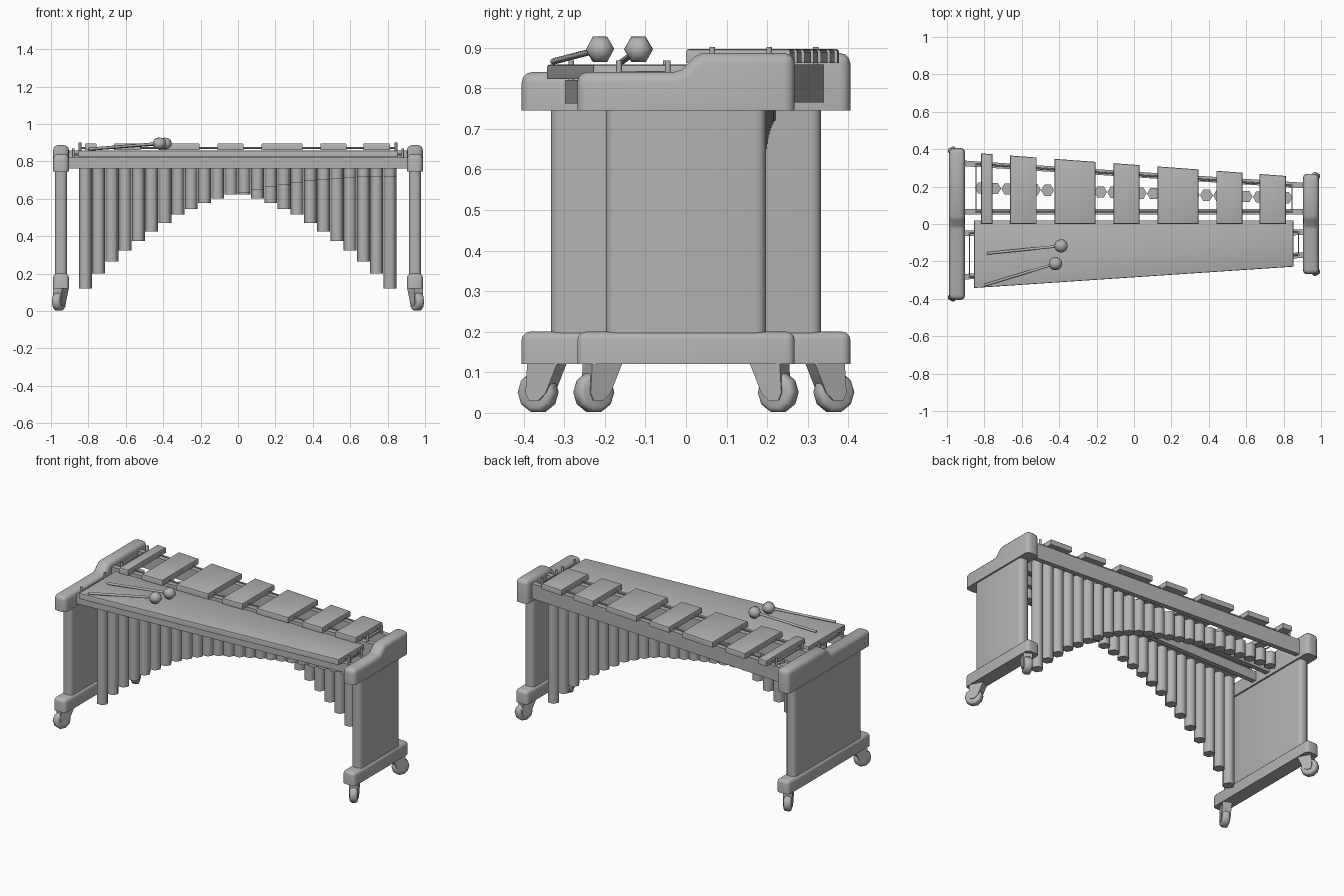
import bpy, bmesh, math
from mathutils import Vector, Matrix

if "Cube" in bpy.data.objects:
    bpy.data.objects.remove(bpy.data.objects["Cube"])

grey = bpy.data.materials.new("plain_grey")
grey.diffuse_color = (0.45, 0.45, 0.45, 1)
grey.use_nodes = True
grey.node_tree.nodes["Principled BSDF"].inputs["Base Color"].default_value = grey.diffuse_color


def finish(name, bm, smooth=30):
    bmesh.ops.recalc_face_normals(bm, faces=bm.faces)
    mesh = bpy.data.meshes.new(name)
    bm.to_mesh(mesh)
    bm.free()
    mesh.materials.append(grey)
    ob = bpy.data.objects.new(name, mesh)
    bpy.context.collection.objects.link(ob)
    if smooth:
        bpy.ops.object.select_all(action='DESELECT')
        ob.select_set(True)
        bpy.context.view_layer.objects.active = ob
        bpy.ops.object.shade_smooth_by_angle(angle=math.radians(smooth))
    return ob


def extrude(bm, points, offset):
    """Extrude a flat outline of 3D points along an offset."""
    face = bm.faces.new([bm.verts.new(p) for p in points])
    out = bmesh.ops.extrude_face_region(bm, geom=[face])
    moved = [v for v in out["geom"] if isinstance(v, bmesh.types.BMVert)]
    bmesh.ops.translate(bm, verts=moved, vec=offset)
    bmesh.ops.recalc_face_normals(bm, faces=bm.faces)


def bevel(bm, rule, width, segments=3):
    edges = [e for e in bm.edges if rule(*e.verts)]
    bmesh.ops.bevel(bm, geom=edges, offset=width, segments=segments,
                    profile=0.5, affect='EDGES', clamp_overlap=True)


def vertical(a, b):
    return abs(a.co.z - b.co.z) > 0.1


def plan(name, pts, z0, z1, width=0.0):
    """Slab from a plan outline, with softened top edges."""
    bm = bmesh.new()
    extrude(bm, [(x, y, z0) for x, y in pts], (0, 0, z1 - z0))
    if width:
        bevel(bm, lambda a, b: min(a.co.z, b.co.z) > z1 - 1e-4, width, 2)
    return finish(name, bm)


def rod(name, a, b, radius, sides=8):
    a, b = Vector(a), Vector(b)
    d = b - a
    bm = bmesh.new()
    m = Matrix.Translation((a + b) / 2) @ d.to_track_quat('Z', 'Y').to_matrix().to_4x4()
    bmesh.ops.create_cone(bm, cap_ends=True, segments=sides, radius1=radius,
                          radius2=radius, depth=d.length, matrix=m)
    return finish(name, bm, 65)


def end_part(name, x, half, outline, z0, width, radius):
    """Solid with a side outline, rounded except around its underside."""
    bm = bmesh.new()
    extrude(bm, [(x - width / 2, y, z) for y, z in outline], (width, 0, 0))
    bevel(bm, lambda a, b: max(a.co.z, b.co.z) > z0 + 1e-4
          and not (abs(a.co.x - b.co.x) > 0.01 and abs(a.co.y) < half - 0.01), radius)
    return finish(name, bm, 40)


def caster(name, x, y, angle):
    """Swivel fork and faceted wheel trailing away from the post."""
    turn = Matrix.Translation((x, y, 0)) @ Matrix.Rotation(angle, 4, 'Z')
    bm = bmesh.new()
    extrude(bm, [(-0.026, py, pz) for py, pz in
                 ((-0.042, 0.125), (0.042, 0.125), (0.008, 0.048), (-0.012, 0.03),
                  (-0.038, 0.03), (-0.047, 0.05))], (0.052, 0, 0))
    bm.transform(turn)
    finish(name + "_fork", bm)
    bm = bmesh.new()
    m = Matrix.Translation((0, -0.025, 0.051)) @ Matrix.Rotation(math.pi / 2, 4, 'Y')
    bmesh.ops.create_cone(bm, cap_ends=True, segments=10, radius1=0.051,
                          radius2=0.051, depth=0.044, matrix=m)
    bevel(bm, lambda a, b: abs(a.co.x - b.co.x) < 1e-4, 0.012, 2)
    bm.transform(turn)
    finish(name + "_wheel", bm, 50)


# End frames: shaped cap, panel, foot and casters
for side, s, half, ph in (("left", -1, 0.405, 0.333), ("right", 1, 0.268, 0.197)):
    x = s * 0.946
    end_part(side + "_end_cap", x, half,
             [(-half, 0.745), (half, 0.745), (half, 0.887), (0.04, 0.887),
              (0.02, 0.877), (-0.01, 0.846), (-0.03, 0.84), (-half, 0.84)],
             0.745, 0.084, 0.026)
    end_part(side + "_foot", x, half,
             [(-half, 0.12), (half, 0.12), (half, 0.2), (-half, 0.2)], 0.12, 0.084, 0.02)
    bm = bmesh.new()
    extrude(bm, [(x - 0.032, -ph, 0.19), (x + 0.032, -ph, 0.19),
                 (x + 0.032, ph, 0.19), (x - 0.032, ph, 0.19)], (0, 0, 0.57))
    bevel(bm, vertical, 0.024)
    finish(side + "_panel", bm, 40)
    for end, t in (("front", -1), ("back", 1)):
        a = math.radians(27)
        angle = {(-1, -1): -a, (1, -1): a, (-1, 1): math.pi + a, (1, 1): math.pi - a}[s, t]
        caster(side + "_" + end + "_caster", x, t * (half - 0.063), angle)

# Long rails, each given by its y at the left and right ends
for name, yl, yr, z0, z1 in (("front_rail", -0.283, -0.165, 0.762, 0.82),
                             ("front_inner_rail", -0.05, -0.045, 0.762, 0.82),
                             ("back_inner_rail", 0.065, 0.065, 0.765, 0.858),
                             ("back_rail", 0.325, 0.205, 0.765, 0.858)):
    h = 0.015
    plan(name, [(-0.92, yl - h), (0.92, yr - h), (0.92, yr + h), (-0.92, yl + h)], z0, z1)

# Cords with their posts over the rails
for name, yl, yr, z, x in (("front_cord", -0.283, -0.165, 0.838, 0.88),
                           ("front_inner_cord", -0.05, -0.045, 0.838, 0.88),
                           ("back_inner_cord", 0.065, 0.065, 0.872, 0.845),
                           ("back_cord", 0.32, 0.205, 0.872, 0.845)):
    rod(name, (-x, yl, z), (x, yr, z), 0.005, 6)
    for px, py in ((-x, yl), (x, yr)):
        rod(name + "_post", (px, py, z - 0.025), (px, py, z + 0.03), 0.007)
for x, y0, y1, z in ((-0.88, -0.283, -0.05, 0.838), (0.88, -0.165, -0.045, 0.838),
                     (-0.845, 0.065, 0.32, 0.872), (0.845, 0.065, 0.205, 0.872)):
    rod("cross_cord", (x, y0, z), (x, y1, z), 0.004, 6)

# Wide front keyboard
plan("front_keyboard", [(-0.855, -0.342), (0.852, -0.228), (0.852, 0.02), (-0.855, 0.02)],
     0.823, 0.858, 0.005)

# Raised back bars, cut along one slanted line
for i, (x0, x1) in enumerate(((-0.817, -0.756), (-0.662, -0.52), (-0.425, -0.205),
                              (-0.11, 0.03), (0.125, 0.345), (0.44, 0.58), (0.67, 0.812))):
    y0, y1 = (0.317 - 0.074 * x for x in (x0, x1))
    plan(f"back_bar_{i + 1}", [(x0, 0.0), (x1, 0.0), (x1, y1), (x0, y0)], 0.862, 0.897, 0.008)

# Hexagonal resonator tubes: one row sweeps down at the left, the other at the right
long_ends = (0.12, 0.2, 0.265, 0.325, 0.375, 0.425, 0.47, 0.515, 0.547, 0.577, 0.602, 0.622)
ends = list(long_ends) + [0.72 - 0.085 * (1 - k / 11) ** 2 for k in range(12)]
for row, y_left, y_right, bottoms in (("front", -0.165, -0.105, ends),
                                      ("back", 0.192, 0.14, ends[::-1])):
    bm = bmesh.new()
    for k, z in enumerate(bottoms):
        f = k / 23
        x, y = -0.816 + 1.628 * f, y_left + (y_right - y_left) * f
        ring = [(x + 0.0345 * math.cos(j * math.pi / 3),
                 y + 0.0345 * math.sin(j * math.pi / 3), z) for j in range(6)]
        extrude(bm, ring, (0, 0, 0.80 - z))
    finish(row + "_resonators", bm, 65)

# Two mallets resting on the keyboard
for i, (tail, head) in enumerate((((-0.785, -0.157, 0.866), (-0.39, -0.117, 0.896)),
                                  ((-0.80, -0.327, 0.866), (-0.42, -0.212, 0.896)))):
    rod(f"mallet_handle_{i + 1}", tail, head, 0.008, 6)
    d = Vector(head) - Vector(tail)
    bm = bmesh.new()
    bmesh.ops.create_uvsphere(bm, u_segments=6, v_segments=6, radius=0.036)
    bm.transform(Matrix.Translation(head) @ d.to_track_quat('Z', 'Y').to_matrix().to_4x4()
                 @ Matrix.Rotation(math.pi / 6, 4, 'Z'))
    finish(f"mallet_head_{i + 1}", bm, 65)
